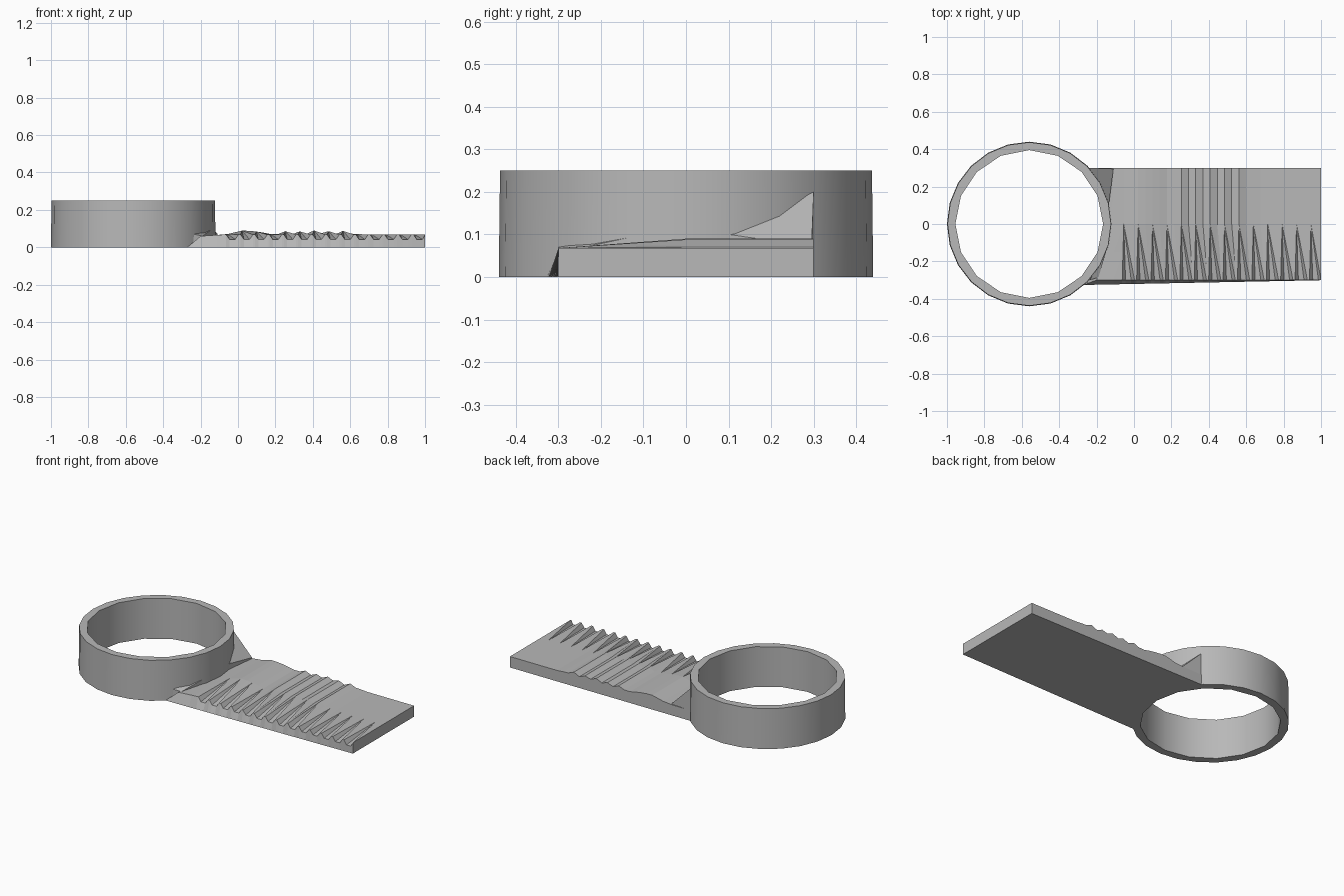
import bpy
import bmesh
from math import sin, cos, pi, sqrt
from mathutils import Vector

cube = bpy.data.objects.get("Cube")
if cube:
    bpy.data.objects.remove(cube)

grey = bpy.data.materials.new("plain_grey")
grey.use_nodes = True
grey.diffuse_color = (0.48, 0.48, 0.48, 1)
grey.node_tree.nodes["Principled BSDF"].inputs["Base Color"].default_value = (0.48, 0.48, 0.48, 1)

RING_X = -0.56


def finish(name, bm, smooth=False):
    bmesh.ops.recalc_face_normals(bm, faces=bm.faces)
    mesh = bpy.data.meshes.new(name)
    bm.to_mesh(mesh)
    bm.free()
    mesh.materials.append(grey)
    obj = bpy.data.objects.new(name, mesh)
    bpy.context.collection.objects.link(obj)
    if smooth:
        bpy.ops.object.select_all(action='DESELECT')
        obj.select_set(True)
        bpy.context.view_layer.objects.active = obj
        bpy.ops.object.shade_smooth_by_angle(angle=pi / 6)
    return obj


# Ring: outer and inner walls with different side counts, capped top and bottom
bm = bmesh.new()
caps = {0: [], 1: []}
for sides, low_r, high_r in ((24, 0.44, 0.437), (16, 0.395, 0.395)):
    loops = []
    for level, r in enumerate((low_r, high_r)):
        loop = [bm.verts.new((RING_X + r * cos(2 * pi * i / sides),
                              r * sin(2 * pi * i / sides), 0.25 * level))
                for i in range(sides)]
        loops.append(loop)
    for i in range(sides):
        j = (i + 1) % sides
        bm.faces.new((loops[0][i], loops[0][j], loops[1][j], loops[1][i]))
    for level in (0, 1):
        caps[level] += [bm.edges.get((loops[level][i], loops[level][(i + 1) % sides]))
                        for i in range(sides)]
for level in (0, 1):
    bmesh.ops.triangle_fill(bm, edges=caps[level], use_beauty=True,
                            normal=Vector((0, 0, 1)))
finish("ring", bm, smooth=True)


# Handle: wavy top surface whose front half is cut by tapering notches
def ring_edge(y):
    return RING_X + sqrt(0.42 ** 2 - y * y)


NOTCHES, STEP = 14, 0.077
waves = [0.071, 0.080, 0.089, 0.088, 0.084, 0.078, 0.070, 0.071, 0.086, 0.070,
         0.085, 0.073, 0.090, 0.075, 0.086, 0.070, 0.088, 0.073, 0.071]


def wave(k):
    return waves[k] if k < len(waves) else 0.068


# Each column is (front x, front z, back x, back z)
columns = [(-0.20, 0.060, None, 0.064), (-0.11, 0.066, -0.11, 0.066)]
for i in range(NOTCHES):
    c = -0.03 + STEP * i
    tip = c - 0.025
    for dx, z in ((-0.033, 0.068), (-0.015, 0.042), (0.015, 0.042), (0.033, 0.068)):
        columns.append((min(c + dx, 1), z, tip, wave(2 * i)))
    if i < NOTCHES - 1:
        columns.append((c + STEP / 2, 0.068, tip + STEP / 2, wave(2 * i + 1)))
columns.append((1, 0.068, 1, 0.068))

bm = bmesh.new()
rows = []
for y in (-0.3, -0.15, 0, 0.15, 0.3):
    t = max(0, -y / 0.3)
    row = []
    for xf, zf, xb, zb in columns:
        if xb is None:
            x = xf if y == -0.3 else ring_edge(y)
        else:
            x = xb + (xf - xb) * t
        row.append(bm.verts.new((x, y, zb + (zf - zb) * t)))
    rows.append(row)
for a, b in zip(rows, rows[1:]):
    for k in range(len(columns) - 1):
        bm.faces.new((a[k], a[k + 1], b[k + 1]))
        bm.faces.new((a[k], b[k + 1], b[k]))

# Side walls, flaring slightly at the front foot, and the flat underside
rim = (rows[0] + [r[-1] for r in rows[1:-1]] + rows[-1][::-1]
       + [r[0] for r in rows[-2:0:-1]])
foot = []
for v in rim:
    x, y, _ = v.co
    if v in rows[0]:
        if v is rows[0][0]:
            x = -0.27
        y = -0.326 + 0.02 * (x + 0.27)
    foot.append(bm.verts.new((x, y, 0)))
for k in range(len(rim)):
    j = (k + 1) % len(rim)
    bm.faces.new((rim[k], foot[k], foot[j], rim[j]))
bm.faces.new(foot)
bmesh.ops.remove_doubles(bm, verts=bm.verts, dist=0.0005)
finish("notched_handle", bm)


# Small webs that blend the handle into the ring
def web(name, points):
    bm = bmesh.new()
    for p in points:
        bm.verts.new(p)
    bmesh.ops.convex_hull(bm, input=bm.verts)
    finish(name, bm)


web("back_web", [(-0.24, 0.3, 0.02), (-0.24, 0.3, 0.2), (-0.11, 0.295, 0.06),
                 (-0.11, 0.295, 0.072), (-0.135, 0.1, 0.1), (-0.135, 0.1, 0.03)])
web("front_web", [(-0.24, -0.3, 0.02), (-0.235, -0.3, 0.07), (-0.19, -0.285, 0.06),
                  (-0.135, -0.1, 0.1), (-0.135, -0.1, 0.03)])
